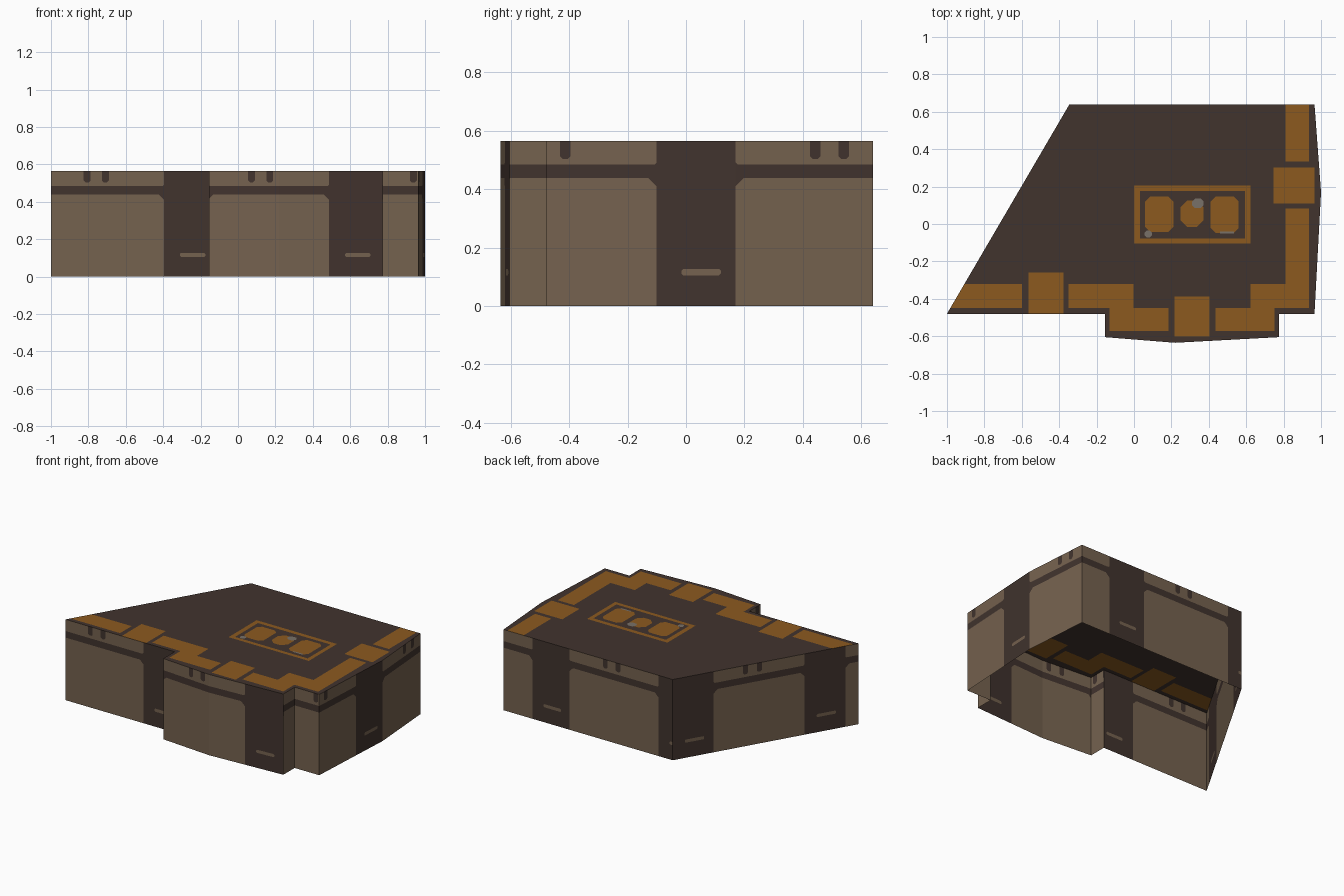
import bpy, bmesh
from mathutils import Vector, Matrix

if "Cube" in bpy.data.objects:
    bpy.data.objects.remove(bpy.data.objects["Cube"])

H = 0.565          # wall height
COL = 0.285        # width of a dark wall column
PERIOD = 0.93      # usual spacing of the columns
DARK, BEIGE, ORANGE, GREY = range(4)


def material(name, rgb):
    m = bpy.data.materials.new(name)
    m.diffuse_color = (*rgb, 1)
    m.use_nodes = True
    m.node_tree.nodes["Principled BSDF"].inputs["Base Color"].default_value = m.diffuse_color
    return m


MATS = [material("dark_brown", (0.053, 0.0335, 0.027)),
        material("beige_plaster", (0.178, 0.122, 0.078)),
        material("orange_brown", (0.262, 0.102, 0.0137)),
        material("worn_grey", (0.19, 0.165, 0.14))]


def rect(x0, y0, x1, y1, c=0.0):
    """Counter-clockwise rectangle, optionally with cut corners."""
    if c == 0:
        return [(x0, y0), (x1, y0), (x1, y1), (x0, y1)]
    return [(x0 + c, y0), (x1 - c, y0), (x1, y0 + c), (x1, y1 - c),
            (x1 - c, y1), (x0 + c, y1), (x0, y1 - c), (x0, y0 + c)]


def sheet(bm, outline):
    return [bm.faces.new([bm.verts.new((x, y, 0)) for x, y in outline])]


def paint(bm, faces, poly, mat):
    """Cut a convex polygon into a flat sheet and colour it; returns all faces."""
    inside, outside = list(faces), []
    for (ax, ay), (bx, by) in zip(poly, poly[1:] + poly[:1]):
        if not inside:
            break
        a = Vector((ax, ay, 0))
        n = Vector((ay - by, bx - ax, 0)).normalized()   # points inwards
        geom = set(inside)
        for f in inside:
            geom.update(f.edges)
            geom.update(f.verts)
        res = bmesh.ops.bisect_plane(bm, geom=list(geom), dist=1e-5,
                                     plane_co=a, plane_no=n)
        cut = {g for g in res["geom"] if isinstance(g, bmesh.types.BMFace)}
        cut.update(f for f in inside if f.is_valid)
        inside = []
        for f in cut:
            keep = (f.calc_center_median() - a).dot(n) > 0
            (inside if keep else outside).append(f)
    for f in inside:
        f.material_index = mat
    return inside + outside


def finish(name, bm):
    mesh = bpy.data.meshes.new(name)
    bm.to_mesh(mesh)
    bm.free()
    for m in MATS:
        mesh.materials.append(m)
    ob = bpy.data.objects.new(name, mesh)
    bpy.context.collection.objects.link(ob)


# Footprint corners, each with the column starts along the wall that follows
PLAN = [((-1.0, -0.48), [0.605]),        # front left
        ((-0.155, -0.48), [0.4]),        # bay, left side
        ((-0.155, -0.605), [0.64]),      # bay front
        ((0.22, -0.635), [0.268]),       # bay front, second half
        ((0.775, -0.605), [0.62]),       # bay, right side
        ((0.775, -0.48), [0.575]),       # front right
        ((0.965, -0.48), [0.38]),        # right
        ((1.0, 0.17), [-0.285, 0.685]),  # right, second half
        ((0.965, 0.64), [0.225, 1.2]),   # back
        ((-0.345, 0.64), [0.0, 0.92])]   # slanted left
outline = [p for p, _ in PLAN]

# Walls: each is painted flat, then stood up along its footprint edge
bm = bmesh.new()
for i, (p, starts) in enumerate(PLAN):
    a = Vector((*p, 0))
    b = Vector((*outline[(i + 1) % len(outline)], 0))
    length = (b - a).length
    faces = sheet(bm, rect(0, 0, length, H))
    cols = [starts[0] - PERIOD] + starts + [starts[-1] + PERIOD]
    for prev, nxt in zip(cols, cols[1:]):
        u0 = prev + COL
        faces = paint(bm, faces, rect(u0, -0.1, nxt, 0.438, 0.028), BEIGE)
        faces = paint(bm, faces, rect(u0, 0.484, nxt, 0.7, 0.008), BEIGE)
        # hanging ticks under the eaves
        for t in (0.412, 0.314):
            faces = paint(bm, faces, rect(nxt - t - 0.018, 0.503, nxt - t + 0.018, 0.7, 0.01), DARK)
    for s in starts:   # worn streak low on each column
        faces = paint(bm, faces, rect(s + 0.085, 0.105, s + 0.22, 0.127, 0.006), BEIGE)
    x = (b - a).normalized()
    z = Vector((0, 0, 1))
    basis = Matrix((x, z, x.cross(z))).transposed().to_4x4()
    bmesh.ops.transform(bm, matrix=Matrix.Translation(a) @ basis,
                        verts=list({v for f in faces for v in f.verts}))
finish("walls", bm)

# Roof with its orange border blocks and framed panel
bm = bmesh.new()
roof = sheet(bm, outline)
BORDER = [(-1, -0.45, -0.598, -0.322), (-0.565, -0.479, -0.378, -0.26),
          (-0.35, -0.45, -0.003, -0.322), (-0.13, -0.573, 0.185, -0.45),
          (0.217, -0.602, 0.403, -0.387), (0.435, -0.573, 0.752, -0.45),
          (0.622, -0.45, 0.81, -0.322), (0.81, -0.45, 0.936, 0.083),
          (0.747, 0.11, 0.964, 0.302), (0.81, 0.333, 0.936, 0.64)]
for r in BORDER:
    roof = paint(bm, roof, rect(*r), ORANGE)
PANEL = [(rect(0, -0.105, 0.622, 0.206), ORANGE),
         (rect(0.032, -0.078, 0.594, 0.176), DARK),
         (rect(0.06, -0.042, 0.21, 0.146, 0.025), ORANGE),
         (rect(0.248, -0.015, 0.372, 0.125, 0.035), ORANGE),
         (rect(0.41, -0.047, 0.56, 0.146, 0.025), ORANGE),
         (rect(0.31, 0.085, 0.372, 0.135, 0.015), GREY),
         (rect(0.057, -0.072, 0.095, -0.035, 0.01), GREY),
         (rect(0.46, -0.052, 0.535, -0.04), GREY)]
for poly, mat in PANEL:
    roof = paint(bm, roof, poly, mat)
bmesh.ops.translate(bm, verts=bm.verts, vec=(0, 0, H))
finish("roof", bm)
